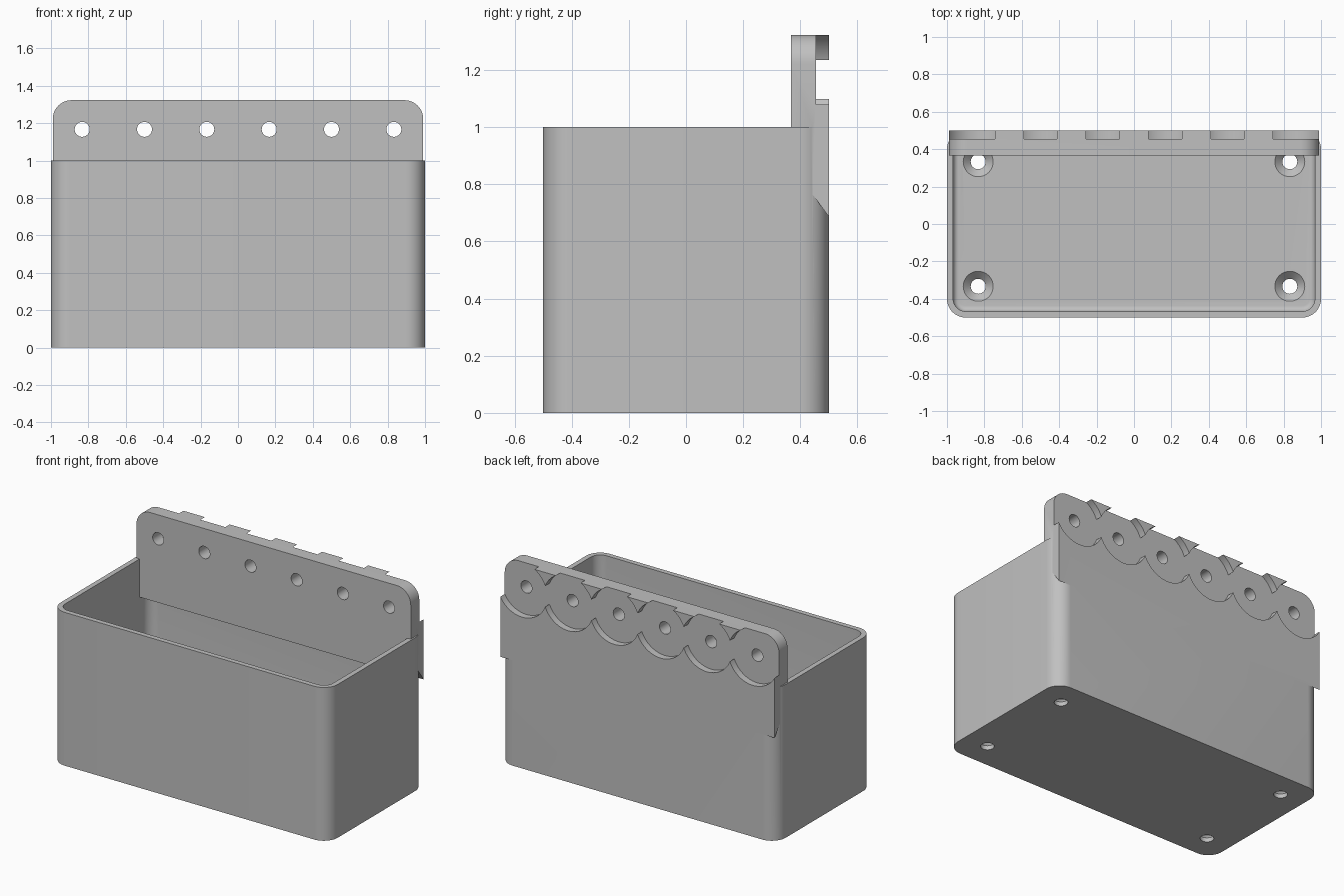
import bpy
import bmesh
from math import sin, cos, pi, radians

old = bpy.data.objects.get("Cube")
if old:
    bpy.data.objects.remove(old, do_unlink=True)

GREY = (0.53, 0.53, 0.53, 1)
grey = bpy.data.materials.new("plain grey")
grey.use_nodes = True
grey.diffuse_color = GREY
grey.node_tree.nodes["Principled BSDF"].inputs["Base Color"].default_value = GREY


def arc(cx, cy, r, start, end, steps):
    return [(cx + r * cos(radians(start + (end - start) * i / steps)),
             cy + r * sin(radians(start + (end - start) * i / steps))) for i in range(steps + 1)]


def circle(cx, cy, r, steps=48):
    return arc(cx, cy, r, 0, 360, steps)[:-1]


def rounded_rect(hx, hy, r, steps=12):
    points = []
    for k, (sx, sy) in enumerate([(1, 1), (-1, 1), (-1, -1), (1, -1)]):
        points += arc(sx * (hx - r), sy * (hy - r), r, 90 * k, 90 * k + 90, steps)
    return points


def loft(name, rings, axis):
    """Capped solid through 2D rings, each paired with its position along an axis."""
    place = {"x": lambda a, b, t: (t, a, b),
             "y": lambda a, b, t: (a, t, b),
             "z": lambda a, b, t: (a, b, t)}[axis]
    bm = bmesh.new()
    loops = [[bm.verts.new(place(a, b, t)) for a, b in ring] for ring, t in rings]
    for low, high in zip(loops, loops[1:]):
        for i in range(len(low)):
            j = (i + 1) % len(low)
            bm.faces.new((low[i], low[j], high[j], high[i]))
    bm.faces.new(loops[0])
    bm.faces.new(loops[-1])
    bmesh.ops.recalc_face_normals(bm, faces=bm.faces[:])
    mesh = bpy.data.meshes.new(name)
    bm.to_mesh(mesh)
    bm.free()
    mesh.materials.append(grey)
    obj = bpy.data.objects.new(name, mesh)
    bpy.context.collection.objects.link(obj)
    return obj


def combine(target, tool, operation):
    mod = target.modifiers.new(operation.lower(), "BOOLEAN")
    mod.operation, mod.solver, mod.object = operation, "EXACT", tool
    bpy.context.view_layer.objects.active = target
    bpy.ops.object.modifier_apply(modifier=mod.name)
    bpy.data.objects.remove(tool, do_unlink=True)


WALL, FLOOR, FILLET = 0.033, 0.067, 0.03
HOLE_R, HOLE_Z, RECESS_R = 0.04, 1.167, 0.18

# Open bin with rounded corners and a small fillet around the floor
outline = rounded_rect(1, 0.5, 0.1)
holder = loft("storage_bin", [(outline, 0), (outline, 1)], "z")
rings = []
for i in range(7):
    angle = pi / 2 * i / 6
    inset = WALL + FILLET * (1 - sin(angle))
    rings.append((rounded_rect(1 - inset, 0.5 - inset, 0.1 - inset),
                  FLOOR + FILLET * (1 - cos(angle))))
rings.append((rounded_rect(1 - WALL, 0.5 - WALL, 0.1 - WALL), 1.2))
combine(holder, loft("cavity_cutter", rings, "z"), "DIFFERENCE")

# Back plate with rounded top corners and a shaped underside
plate_outline = [(-0.99, 0.6), (0.99, 0.6)]
plate_outline += arc(0.89, 1.223, 0.1, 0, 90, 12) + arc(-0.89, 1.223, 0.1, 90, 180, 12)
plate = loft("back_plate", [(plate_outline, 0.367), (plate_outline, 0.5)], "y")
underside = [(0.3, 0.5), (0.3, 0.74), (0.444, 0.763), (0.55, 0.618), (0.55, 0.5)]
combine(plate, loft("underside_cutter", [(underside, -1.2), (underside, 1.2)], "x"), "DIFFERENCE")
combine(holder, plate, "UNION")

# Round recesses and through holes along the back plate
for i in range(6):
    x = (i - 2.5) / 3
    for radius, front in ((RECESS_R, 0.455), (HOLE_R, 0.3)):
        ring = circle(x, HOLE_Z, radius, 64 if radius > HOLE_R else 32)
        combine(holder, loft("back_cutter", [(ring, front), (ring, 0.6)], "y"), "DIFFERENCE")

# Countersunk screw holes in the floor
for x in (-0.833, 0.833):
    for y in (-0.333, 0.333):
        steps = [(HOLE_R, -0.1), (HOLE_R, FLOOR - 0.04), (2 * HOLE_R + 0.01, FLOOR + 0.01)]
        rings = [(circle(x, y, r), z) for r, z in steps]
        combine(holder, loft("screw_cutter", rings, "z"), "DIFFERENCE")

# Smooth rounded surfaces, keep real edges sharp
bpy.ops.object.select_all(action="DESELECT")
holder.select_set(True)
bpy.context.view_layer.objects.active = holder
bpy.ops.object.shade_smooth_by_angle(angle=radians(30))
